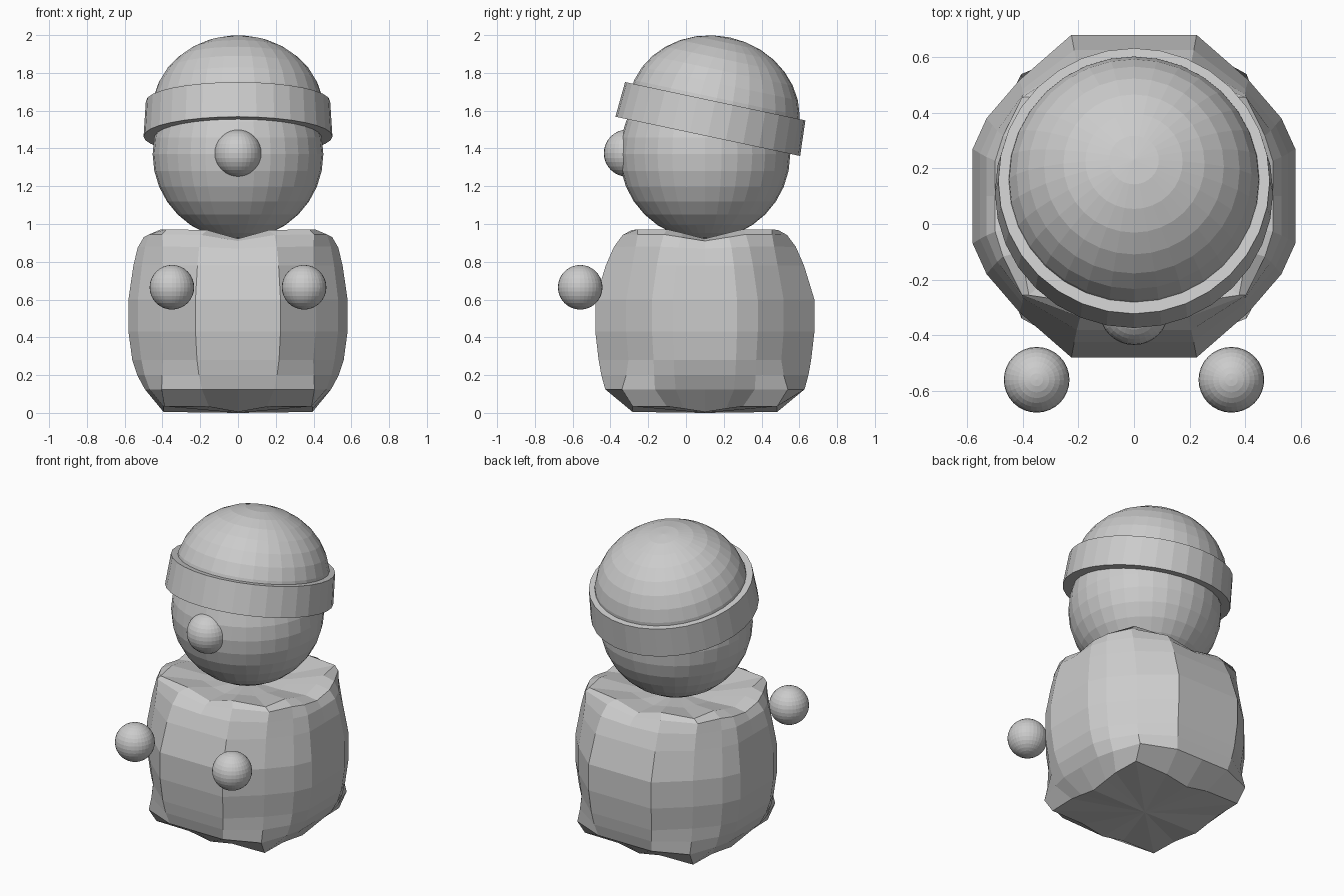
import bpy, bmesh, math
from mathutils import Matrix

if "Cube" in bpy.data.objects:
    bpy.data.objects.remove(bpy.data.objects["Cube"])

clay = bpy.data.materials.new("light_grey")
clay.diffuse_color = (0.6, 0.6, 0.6, 1)
clay.use_nodes = True
clay.node_tree.nodes["Principled BSDF"].inputs["Base Color"].default_value = clay.diffuse_color
TILT = math.radians(-12)


def finish(bm, name):
    bmesh.ops.recalc_face_normals(bm, faces=bm.faces)
    me = bpy.data.meshes.new(name)
    bm.to_mesh(me)
    bm.free()
    me.materials.append(clay)
    ob = bpy.data.objects.new(name, me)
    bpy.context.collection.objects.link(ob)
    return ob


def ball(name, loc, r, tilt=0.0, squash=1.0):
    bm = bmesh.new()
    m = (Matrix.Translation(loc) @ Matrix.Rotation(tilt, 4, 'X')
         @ Matrix.Diagonal((1, 1, squash, 1)))
    bmesh.ops.create_uvsphere(bm, u_segments=32, v_segments=16, radius=r, matrix=m)
    return finish(bm, name)


# head, nose, cap and hands
ball("head", (0, 0.10, 1.37), 0.452)
ball("nose", (0, -0.31, 1.375), 0.125)
ball("cap", (0, 0.147, 1.59), 0.457, tilt=TILT, squash=0.89)
for side, x in (("left", -0.35), ("right", 0.35)):
    ball(side + "_hand", (x, -0.56, 0.665), 0.118)

# tilted, slightly flared cap band
bm = bmesh.new()
bmesh.ops.create_cone(bm, cap_ends=True, segments=32, radius1=0.5, radius2=0.488, depth=0.19,
                      matrix=Matrix.Translation((0, 0.135, 1.557)) @ Matrix.Rotation(TILT, 4, 'X'))
finish(bm, "cap_band")

# body: rings (z, x scale, y scale, squareness, dip at the middle of each side)
RINGS = [(0.035, 0.68, 0.66, 1, 0.03), (0.125, 0.85, 0.91, 0.4, 0.0), (0.20, 0.92, 0.945, 0.15, 0),
         (0.28, 0.965, 0.97, 0, 0), (0.43, 1, 1, 0, 0), (0.60, 1, 1, 0, 0),
         (0.78, 0.955, 0.905, 0.05, 0), (0.88, 0.915, 0.83, 0.15, 0.01),
         (0.945, 0.86, 0.75, 0.35, 0.035), (0.972, 0.72, 0.67, 0.7, 0.05), (0.93, 0.4, 0.4, 0.4, 0.02)]
HALF = 0.58
QUARTER = [(0.58, 0), (0.58, 0.17), (0.53, 0.28), (0.412, 0.417), (0.225, 0.58), (0, 0.58)]
upper = QUARTER + [(-x, y) for x, y in reversed(QUARTER[:-1])]
plan = upper + [(x, -y) for x, y in reversed(upper[1:-1])]
bm = bmesh.new()
loops = []
for z, sx, sy, q, dip in RINGS:
    loop = []
    for x, y in plan:
        k = 1 + q * (HALF / max(abs(x), abs(y)) - 1)     # blend round towards square
        drop = dip * max(0, math.cos(4 * math.atan2(y, x)))
        loop.append(bm.verts.new((x * k * sx, 0.1 + y * k * sy, z - drop)))
    loops.append(loop)
n = len(plan)
for a, b in zip(loops, loops[1:]):
    for i in range(n):
        j = (i + 1) % n
        bm.faces.new((a[i], a[j], b[j], b[i]))
for loop, z in ((loops[0], 0.0), (loops[-1], 0.91)):     # underside and neck
    hub = bm.verts.new((0, 0.1, z))
    for i in range(n):
        bm.faces.new((loop[i], loop[(i + 1) % n], hub))
finish(bm, "body")
